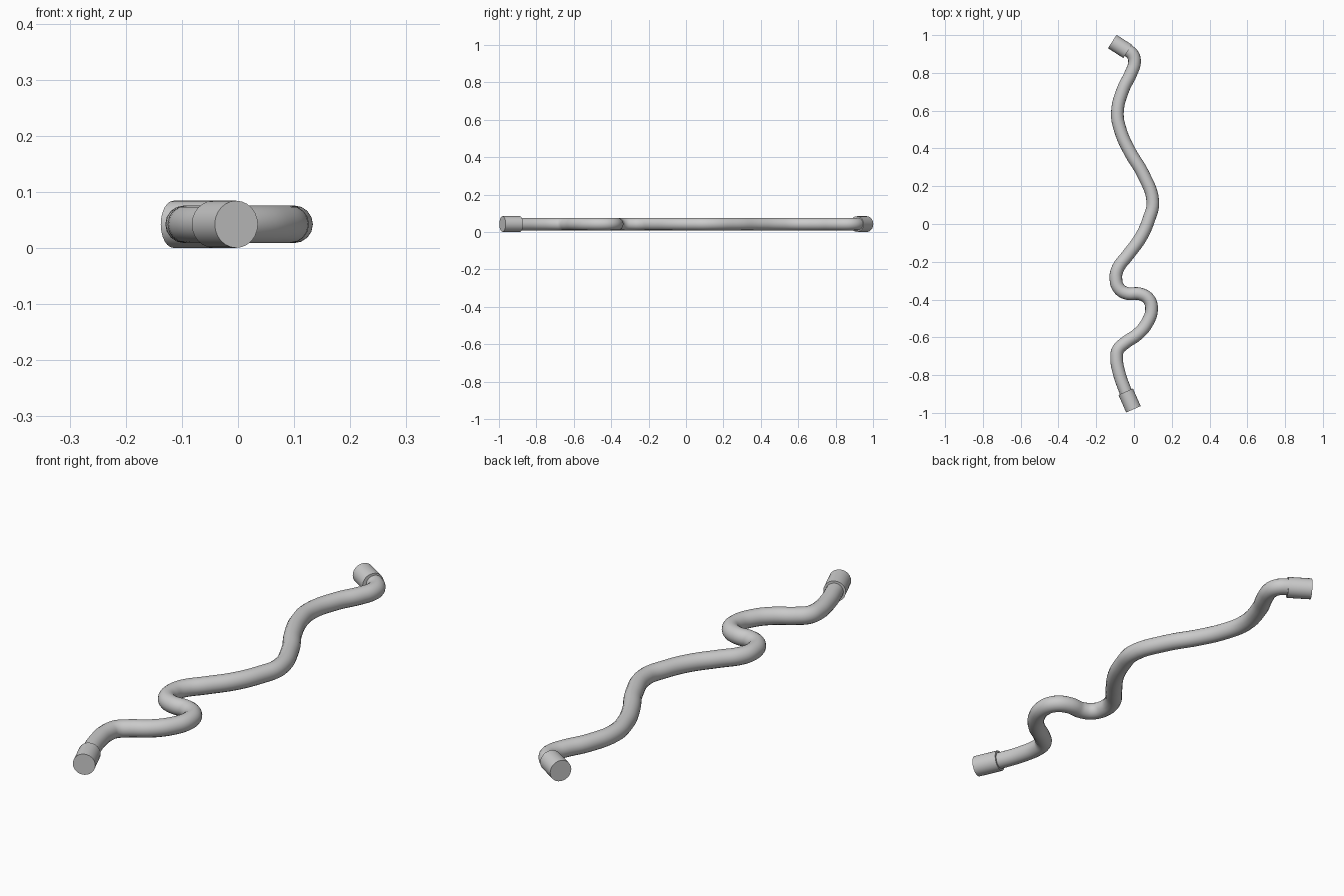
import bpy
from mathutils import Vector

if "Cube" in bpy.data.objects:
    bpy.data.objects.remove(bpy.data.objects["Cube"])

Z = 0.0425          # height of the centre line
HOSE_R = 0.0335
CAP_R = 0.0420

# centre line of the hose, back to front (x, y)
PATH = [(-0.075, 0.947), (-0.035, 0.921), (-0.006, 0.895), (0.003, 0.858),
        (-0.015, 0.80), (-0.058, 0.712), (-0.088, 0.587), (-0.069, 0.487),
        (-0.021, 0.381), (0.048, 0.265), (0.100, 0.116), (0.079, 0.026),
        (0.037, -0.069), (-0.032, -0.164), (-0.085, -0.235), (-0.096, -0.285),
        (-0.079, -0.342), (-0.035, -0.368), (0.030, -0.370), (0.077, -0.397),
        (0.093, -0.452), (0.069, -0.524), (0.021, -0.582), (-0.048, -0.630),
        (-0.084, -0.665), (-0.092, -0.704), (-0.079, -0.788), (-0.048, -0.878),
        (-0.031, -0.920)]


def finish(obj, name):
    obj.name = name
    obj.data.name = name
    bpy.ops.object.select_all(action='DESELECT')
    obj.select_set(True)
    bpy.context.view_layer.objects.active = obj
    bpy.ops.object.shade_smooth_by_angle(angle=0.7)


# winding hose
curve = bpy.data.curves.new("hose", 'CURVE')
curve.dimensions = '3D'
curve.bevel_depth = HOSE_R
curve.bevel_resolution = 6
curve.resolution_u = 5
curve.use_fill_caps = True
spline = curve.splines.new('BEZIER')
spline.bezier_points.add(len(PATH) - 1)
for p, (x, y) in zip(spline.bezier_points, PATH):
    p.co = (x, y, Z)
    p.handle_left_type = p.handle_right_type = 'AUTO'
hose = bpy.data.objects.new("hose", curve)
bpy.context.collection.objects.link(hose)
bpy.context.view_layer.objects.active = hose
hose.select_set(True)
bpy.ops.object.convert(target='MESH')
finish(bpy.context.object, "hose")


# end fittings
def end_cap(name, inner, outer):
    a, b = Vector((*inner, Z)), Vector((*outer, Z))
    bpy.ops.mesh.primitive_cylinder_add(vertices=24, radius=CAP_R,
                                        depth=(b - a).length, location=(a + b) / 2)
    cap = bpy.context.object
    cap.rotation_euler = (b - a).to_track_quat('Z', 'Y').to_euler()
    finish(cap, name)


end_cap("back_fitting", (-0.034, 0.914), (-0.115, 0.966))
end_cap("front_fitting", (-0.044, -0.888), (-0.003, -0.981))
